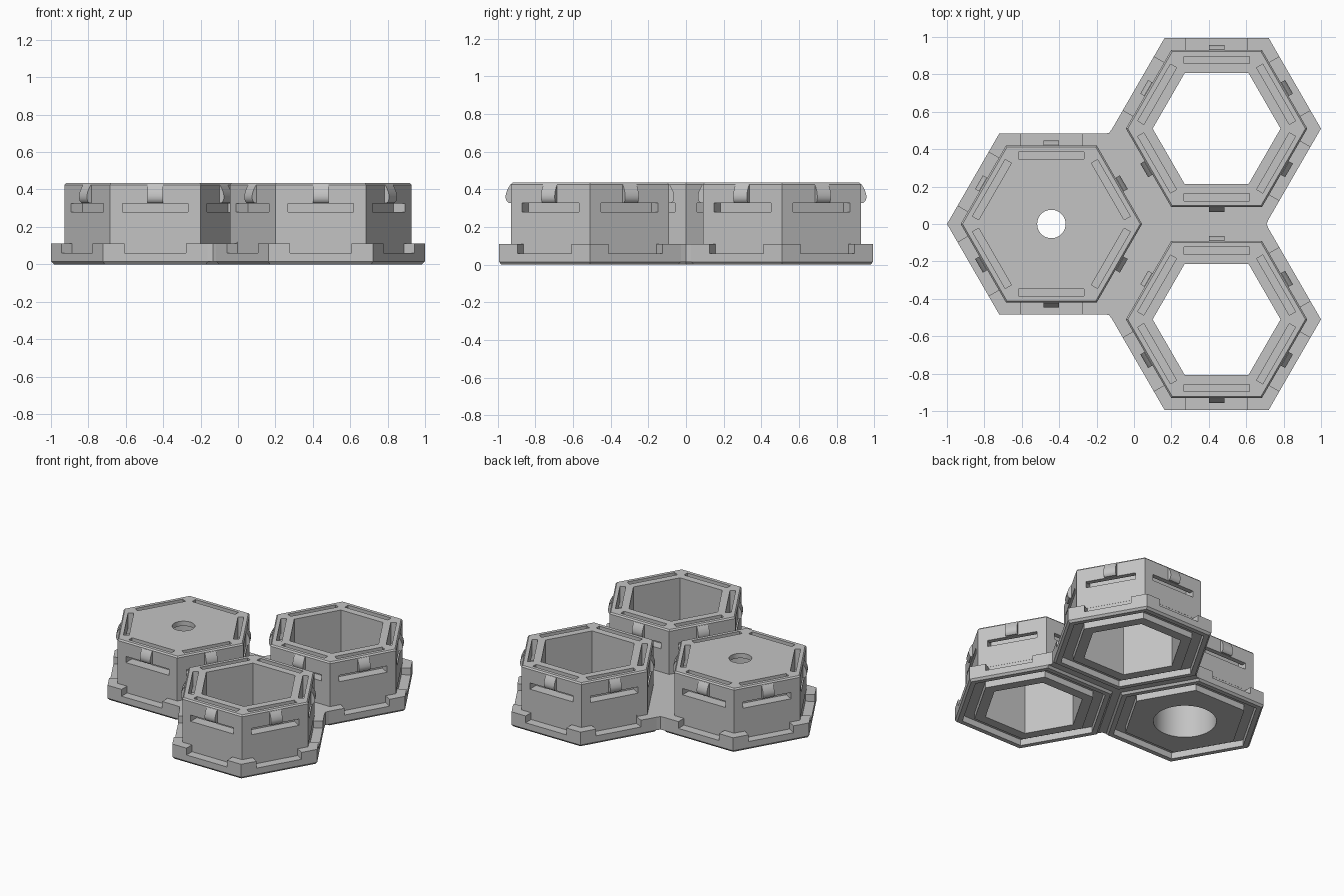
import bpy, bmesh, math
from mathutils import Matrix, Vector

if "Cube" in bpy.data.objects:
    bpy.data.objects.remove(bpy.data.objects["Cube"])

RB, RT, RH = 0.558, 0.485, 0.342      # base, body and opening corner radii
C30 = math.cos(math.pi / 6)
AP = RT * C30                         # distance from axis to a body face
ZB, ZT = 0.11, 0.435

grey = bpy.data.materials.new("warm_grey")
grey.diffuse_color = (0.55, 0.55, 0.55, 1)
grey.use_nodes = True
grey.node_tree.nodes["Principled BSDF"].inputs["Base Color"].default_value = grey.diffuse_color


def finish(name, bm, loc=(0, 0, 0)):
    bmesh.ops.recalc_face_normals(bm, faces=bm.faces)
    me = bpy.data.meshes.new(name)
    bm.to_mesh(me)
    bm.free()
    ob = bpy.data.objects.new(name, me)
    ob.location = loc
    me.materials.append(grey)
    bpy.context.collection.objects.link(ob)
    return ob


def hex_lathe(profile, closed):
    """Sweep (corner radius, z) points round six corners."""
    bm = bmesh.new()
    rings = [[bm.verts.new((r * math.cos(k * math.pi / 3), r * math.sin(k * math.pi / 3), z))
              for k in range(6)] for r, z in profile]
    pairs = list(zip(rings, rings[1:]))
    if closed:
        pairs.append((rings[-1], rings[0]))
    else:
        bm.faces.new(rings[0])
        bm.faces.new(rings[-1])
    for a, b in pairs:
        for k in range(6):
            j = (k + 1) % 6
            bm.faces.new((a[k], a[j], b[j], b[k]))
    return bm


def side_prism(bm, profile, half, angle):
    """Extrude an (outward, z) profile along a hexagon side facing angle."""
    rot = Matrix.Rotation(math.radians(angle), 3, 'Z')
    ends = [[bm.verts.new(rot @ Vector((d, s, z))) for d, z in profile] for s in (-half, half)]
    bm.faces.new(ends[0])
    bm.faces.new(ends[1][::-1])
    n = len(profile)
    for i in range(n):
        j = (i + 1) % n
        bm.faces.new((ends[0][i], ends[0][j], ends[1][j], ends[1][i]))


def drum(bm, r, z0, z1):
    bmesh.ops.create_cone(bm, cap_ends=True, segments=48, radius1=r, radius2=r, depth=z1 - z0,
                          matrix=Matrix.Translation((0, 0, (z0 + z1) / 2)))


def cut(ob, bm):
    cutter = finish("cutter", bm, ob.location)
    cutter.hide_render = True
    mod = ob.modifiers.new("cut", 'BOOLEAN')
    mod.operation, mod.solver, mod.object = 'DIFFERENCE', 'EXACT', cutter
    bpy.context.view_layer.objects.active = ob
    bpy.ops.object.modifier_apply(modifier=mod.name)
    bpy.data.objects.remove(cutter)


def smooth(ob):
    bpy.ops.object.select_all(action='DESELECT')
    ob.select_set(True)
    bpy.context.view_layer.objects.active = ob
    bpy.ops.object.shade_smooth_by_angle(angle=math.radians(30))


# Outer shell, and the stacking groove under the base
shell = [(0.505, 0), (RB - 0.015, 0), (RB, 0.015), (RB, ZB), (RT, ZB), (RT, ZT - 0.01), (RT - 0.01, ZT)]
groove = [(0.42, 0), (0.42, 0.045), (0.505, 0.045)]

SLOT = [(0.348, 0.28), (0.6, 0.28), (0.6, 0.326), (0.386, 0.326), (0.386, 0.6), (0.348, 0.6)]
NOTCH = [(AP - 0.001, 0.06), (0.6, 0.06), (0.6, 0.12), (AP - 0.001, 0.12)]
CLIP = [(-0.03, 0.328), (0.012, 0.328), (0.022, 0.337), (0.027, 0.352), (0.027, 0.368),
        (0.022, 0.388), (0.013, 0.408), (0.003, 0.424), (-0.03, 0.424)]

DX, DY = 0.4417, 0.51
cells = [("capped_cell", (-DX, 0, 0), (90, 150, 210, 270)),
         ("back_open_cell", (DX, DY, 0), (-30, 30, 90, 150)),
         ("front_open_cell", (DX, -DY, 0), (30, -30, -90, -150))]

for name, loc, outer in cells:
    capped = name.startswith("capped")
    if capped:
        ob = finish(name, hex_lathe(groove + shell, False), loc)
        for r, z0, z1 in ((0.21, -0.1, 0.40), (0.076, 0.3, 0.6)):   # bore and cap hole
            bm = bmesh.new()
            drum(bm, r, z0, z1)
            cut(ob, bm)
    else:
        ob = finish(name, hex_lathe(groove + shell + [(RH, ZT), (RH, 0)], True), loc)
    # Strap slots on every side, rim notches on the outer sides
    bm = bmesh.new()
    for k in range(6):
        side_prism(bm, SLOT, 0.175, 30 + 60 * k)
    for a in outer:
        side_prism(bm, NOTCH, 0.165, a)
    cut(ob, bm)
    smooth(ob)
    # Rounded snap clips above the slots
    bm = bmesh.new()
    for k in range(6):
        side_prism(bm, [(AP + d, z) for d, z in CLIP], 0.042, 30 + 60 * k)
    smooth(finish(name.replace("cell", "clips"), bm, loc))


# Web joining the three bases
def corner(loc, deg):
    a = math.radians(deg)
    return Vector((loc[0] + RB * math.cos(a), loc[1] + RB * math.sin(a), 0.015))


left, back, front = [c[1] for c in cells]
runs = [[corner(left, a) for a in (-60, 0, 60)],
        [corner(back, a) for a in (180, 240, 300)],
        [corner(front, a) for a in (60, 120, 180)]]
middle = Vector(((-DX + 2 * DX) / 3, 0, 0.015))
outline = []
for i, run in enumerate(runs):
    nxt = runs[(i + 1) % 3][0]
    mid = (run[-1] + nxt) / 2
    outline += run + [mid + (middle - mid).normalized() * 0.012]
bm = bmesh.new()
face = bm.faces.new([bm.verts.new(p) for p in outline])
ext = bmesh.ops.extrude_face_region(bm, geom=[face])
bmesh.ops.translate(bm, vec=(0, 0, ZB - 0.015),
                    verts=[g for g in ext["geom"] if isinstance(g, bmesh.types.BMVert)])
finish("joining_web", bm)
